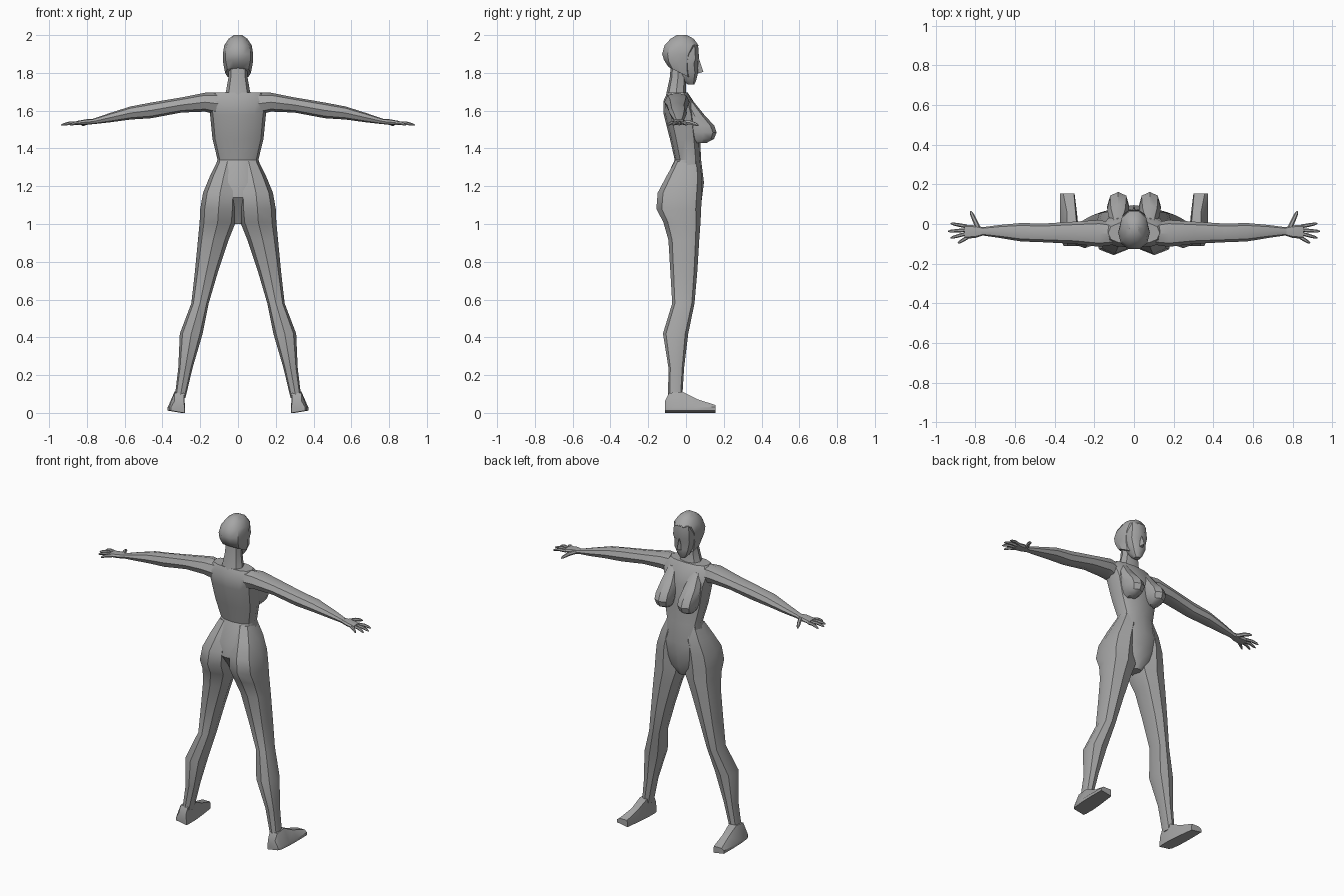
import bpy, bmesh, math
from mathutils import Vector

grey = bpy.data.materials.new("plain grey")
grey.diffuse_color = (0.38, 0.38, 0.38, 1)


def make(name, bm):
    bmesh.ops.recalc_face_normals(bm, faces=bm.faces)
    me = bpy.data.meshes.new(name)
    bm.to_mesh(me)
    bm.free()
    me.materials.append(grey)
    ob = bpy.data.objects.new(name, me)
    bpy.context.collection.objects.link(ob)
    return ob


def loft(name, rings):
    """Skin a list of equal-length point rings and cap both ends."""
    bm = bmesh.new()
    rows = [[bm.verts.new(p) for p in r] for r in rings]
    n = len(rows[0])
    for a, b in zip(rows, rows[1:]):
        for i in range(n):
            j = (i + 1) % n
            bm.faces.new((a[i], a[j], b[j], b[i]))
    bm.faces.new(rows[0])
    bm.faces.new(rows[-1])
    return make(name, bm)


def oval(a0, a1, b0, b1, n, e):
    """Superellipse filling the box a0..a1 by b0..b1."""
    pts = []
    for i in range(n):
        t = 2 * math.pi * i / n
        c, s = math.cos(t), math.sin(t)
        u = math.copysign(abs(c) ** (2 / e), c)
        v = math.copysign(abs(s) ** (2 / e), s)
        pts.append(((a0 + a1) / 2 + u * (a1 - a0) / 2,
                    (b0 + b1) / 2 + v * (b1 - b0) / 2))
    return pts


def upright(name, rows, n=8, e=2.4, s=1):
    """Rows: z, x inner, x outer, y back, y front, optional slope in y."""
    rings = []
    for z, x0, x1, y0, y1, *t in rows:
        k = t[0] if t else 0
        rings.append([(s * x, y, z + k * (y - (y0 + y1) / 2))
                      for x, y in oval(x0, x1, y0, y1, n, e)])
    return loft(name, rings)


def sideways(name, rows, n=8, e=2.2, s=1):
    """Rows: x, z bottom, z top, y back, y front."""
    return loft(name, [[(s * x, y, z) for y, z in oval(y0, y1, z0, z1, n, e)]
                       for x, z0, z1, y0, y1 in rows])


def finger(name, a, b, r, s):
    """Tapered finger with a bent middle joint."""
    a, b = Vector(a), Vector(b)
    d = (b - a).normalized()
    side = d.cross(Vector((0, 0, 1))).normalized()
    up = side.cross(d)
    rings = []
    for t, k in ((0, 1), (0.5, 0.95), (0.85, 0.75), (1, 0.3)):
        c = a.lerp(b, t) + up * 0.006 * math.sin(math.pi * t)
        ring = [c + (side * math.cos(q) + up * math.sin(q)) * r * k
                for q in (i * math.pi / 3 for i in range(6))]
        rings.append([(s * p.x, p.y, p.z) for p in ring])
    return loft(name, rings)


# Trunk: pelvis, waist, ribs and shoulders
upright("torso", [(z, -w, w, y0, y1) for z, w, y0, y1 in (
    (1.00, 0.03, -0.04, 0.045), (1.06, 0.09, -0.07, 0.075),
    (1.14, 0.14, -0.125, 0.085), (1.22, 0.152, -0.115, 0.095),
    (1.34, 0.108, -0.06, 0.08), (1.45, 0.135, -0.085, 0.075),
    (1.58, 0.148, -0.118, 0.065), (1.65, 0.165, -0.12, 0.04),
    (1.695, 0.13, -0.10, 0.01))], 12, 2.6)
upright("neck", [(z, -w, w, y0, y1) for z, w, y0, y1 in (
    (1.65, 0.085, -0.112, 0.02), (1.70, 0.064, -0.102, 0.0),
    (1.78, 0.05, -0.085, 0.0), (1.86, 0.05, -0.08, 0.0))], 8, 2.4)

# Head: face, nose and bobbed hair
upright("face", [(z, -w, w, y0, y1) for z, w, y0, y1 in (
    (1.738, 0.018, 0.01, 0.045), (1.76, 0.036, -0.02, 0.055),
    (1.80, 0.055, -0.04, 0.066), (1.85, 0.063, -0.05, 0.062),
    (1.875, 0.066, -0.05, 0.072), (1.95, 0.06, -0.05, 0.066))], 10, 2.4)
bm = bmesh.new()
for p in ((0, 0.07, 1.87), (0, 0.092, 1.805), (0.015, 0.055, 1.795),
          (-0.015, 0.055, 1.795), (0, 0.04, 1.83)):
    bm.verts.new(p)
bmesh.ops.convex_hull(bm, input=bm.verts)
make("nose", bm)
upright("hair", [(z, -w, w, y0, y1, k) for z, w, y0, y1, k in (
    (1.80, 0.068, -0.095, 0.032, -0.5), (1.85, 0.078, -0.12, 0.033, -0.25),
    (1.90, 0.08, -0.13, 0.045, 0), (1.945, 0.073, -0.118, 0.07, 0),
    (1.98, 0.05, -0.085, 0.045, 0), (2.0, 0.022, -0.05, 0.005, 0))], 10, 2.3)

for s, tag in ((1, "right"), (-1, "left")):
    # Chest
    upright(tag + "_breast", [
        (1.66, 0.05, 0.11, -0.03, 0.03), (1.58, 0.03, 0.13, -0.01, 0.095),
        (1.52, 0.024, 0.135, 0.0, 0.15), (1.485, 0.024, 0.135, 0.02, 0.162),
        (1.45, 0.035, 0.125, 0.03, 0.148), (1.43, 0.055, 0.105, 0.05, 0.11)],
        8, 2.2, s)
    # Hip, thigh and calf in one sweep
    upright(tag + "_leg", [
        (1.33, 0.003, 0.11, -0.06, 0.07), (1.25, 0.003, 0.15, -0.105, 0.085),
        (1.165, 0.005, 0.185, -0.15, 0.085), (1.08, 0.006, 0.20, -0.157, 0.08),
        (1.01, 0.012, 0.203, -0.12, 0.077), (0.915, 0.05, 0.212, -0.093, 0.07),
        (0.75, 0.105, 0.228, -0.083, 0.06), (0.58, 0.155, 0.247, -0.073, 0.045),
        (0.42, 0.187, 0.308, -0.122, 0.012), (0.24, 0.24, 0.316, -0.093, -0.01),
        (0.08, 0.278, 0.335, -0.095, -0.02)], 8, 2.5, s)
    # Wedge foot with a flared sole
    foot = []
    for y, x0, x1, top, inset in (
            (-0.11, 0.283, 0.355, 0.065, 0.01), (-0.09, 0.28, 0.365, 0.105, 0.014),
            (-0.02, 0.28, 0.372, 0.112, 0.018), (0.06, 0.288, 0.374, 0.072, 0.018),
            (0.155, 0.30, 0.373, 0.042, 0.008)):
        foot.append([(s * x, y, z) for x, z in (
            (x0, 0), (x1, 0.012), (x1, 0.03), (x1 - 2 * inset, top),
            (x0 + inset * 0.4, top), (x0, 0.025))])
    loft(tag + "_foot", foot)
    # Arm and palm
    sideways(tag + "_arm", [
        (0.07, 1.57, 1.695, -0.10, 0.0), (0.175, 1.595, 1.695, -0.115, 0.02),
        (0.30, 1.59, 1.67, -0.10, 0.012), (0.46, 1.56, 1.643, -0.092, 0.002),
        (0.57, 1.553, 1.622, -0.088, 0.005), (0.68, 1.538, 1.587, -0.07, -0.005),
        (0.77, 1.528, 1.556, -0.057, -0.017)], 8, 2.2, s)
    sideways(tag + "_palm", [
        (0.755, 1.53, 1.556, -0.055, -0.018), (0.80, 1.525, 1.555, -0.07, -0.007),
        (0.855, 1.523, 1.545, -0.075, -0.003)], 8, 2.6, s)
    # Fingers and thumb
    for i, (a, b) in enumerate((
            ((0.835, -0.064), (0.888, -0.097)), ((0.845, -0.048), (0.925, -0.07)),
            ((0.85, -0.031), (0.938, -0.037)), ((0.845, -0.012), (0.925, 0.003)))):
        finger(f"{tag}_finger_{i + 1}", (*a, 1.533), (*b, 1.523), 0.0095, s)
    finger(tag + "_thumb", (0.785, -0.022, 1.54), (0.825, 0.065, 1.522), 0.012, s)

# Smooth shading with firm creases
for ob in bpy.context.scene.objects:
    ob.select_set(True)
    bpy.context.view_layer.objects.active = ob
bpy.ops.object.shade_smooth_by_angle(angle=math.radians(35))
